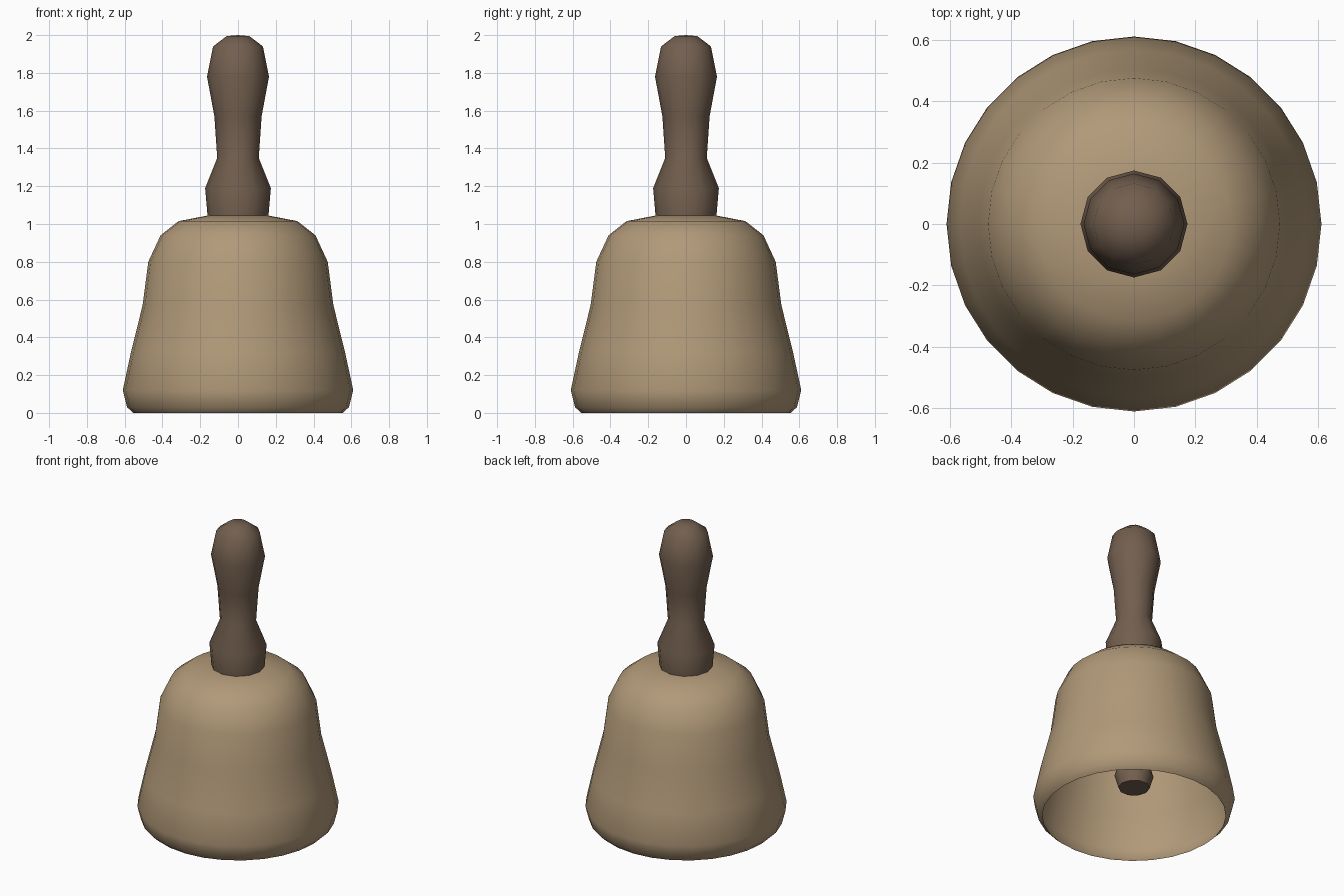
import bpy
import bmesh
from math import cos, sin, tau, radians

cube = bpy.data.objects.get("Cube")
if cube:
    bpy.data.objects.remove(cube, do_unlink=True)


def make_material(name, colour):
    mat = bpy.data.materials.new(name)
    mat.use_nodes = True
    mat.diffuse_color = colour
    bsdf = mat.node_tree.nodes["Principled BSDF"]
    bsdf.inputs["Base Color"].default_value = colour
    bsdf.inputs["Roughness"].default_value = 0.6
    return mat


def lathe(name, profile, sides, mat, smooth_angle):
    """Turn a bottom-to-top (radius, height) profile around z; zero radius closes an end."""
    bm = bmesh.new()
    rings = []
    for r, z in profile:
        count = sides if r > 0 else 1
        rings.append([bm.verts.new((r * cos(tau * i / sides), r * sin(tau * i / sides), z))
                      for i in range(count)])
    for low, high in zip(rings, rings[1:]):
        for i in range(sides):
            j = (i + 1) % sides
            if len(low) == 1:
                bm.faces.new((low[0], high[j], high[i]))
            elif len(high) == 1:
                bm.faces.new((low[i], low[j], high[0]))
            else:
                bm.faces.new((low[i], low[j], high[j], high[i]))
    mesh = bpy.data.meshes.new(name)
    bm.to_mesh(mesh)
    bm.free()
    mesh.materials.append(mat)
    obj = bpy.data.objects.new(name, mesh)
    bpy.context.collection.objects.link(obj)
    bpy.ops.object.select_all(action="DESELECT")
    obj.select_set(True)
    bpy.context.view_layer.objects.active = obj
    bpy.ops.object.shade_smooth_by_angle(angle=radians(smooth_angle))
    return obj


brass = make_material("dull_brass", (0.44, 0.32, 0.19, 1))
wood = make_material("dark_wood", (0.17, 0.115, 0.078, 1))

# Flared bell shell, open underneath
lathe("bell_shell", [(0.555, 0), (0.587, 0.03), (0.61, 0.12), (0.567, 0.32),
                     (0.505, 0.57), (0.475, 0.8), (0.41, 0.94), (0.315, 1.015),
                     (0.16, 1.045), (0, 1.045)], 28, brass, 60)

# Turned handle with a rounded end
lathe("handle", [(0, 1.03), (0.16, 1.03), (0.174, 1.19), (0.11, 1.35), (0.125, 1.57),
                 (0.164, 1.78), (0.132, 1.94), (0.06, 1.995), (0, 2)], 12, wood, 60)

# Clapper hanging inside the shell
lathe("clapper", [(0, 0.19), (0.095, 0.19), (0.118, 0.27), (0.09, 0.37),
                  (0.04, 0.45), (0.035, 1.04), (0, 1.04)], 10, wood, 50)
